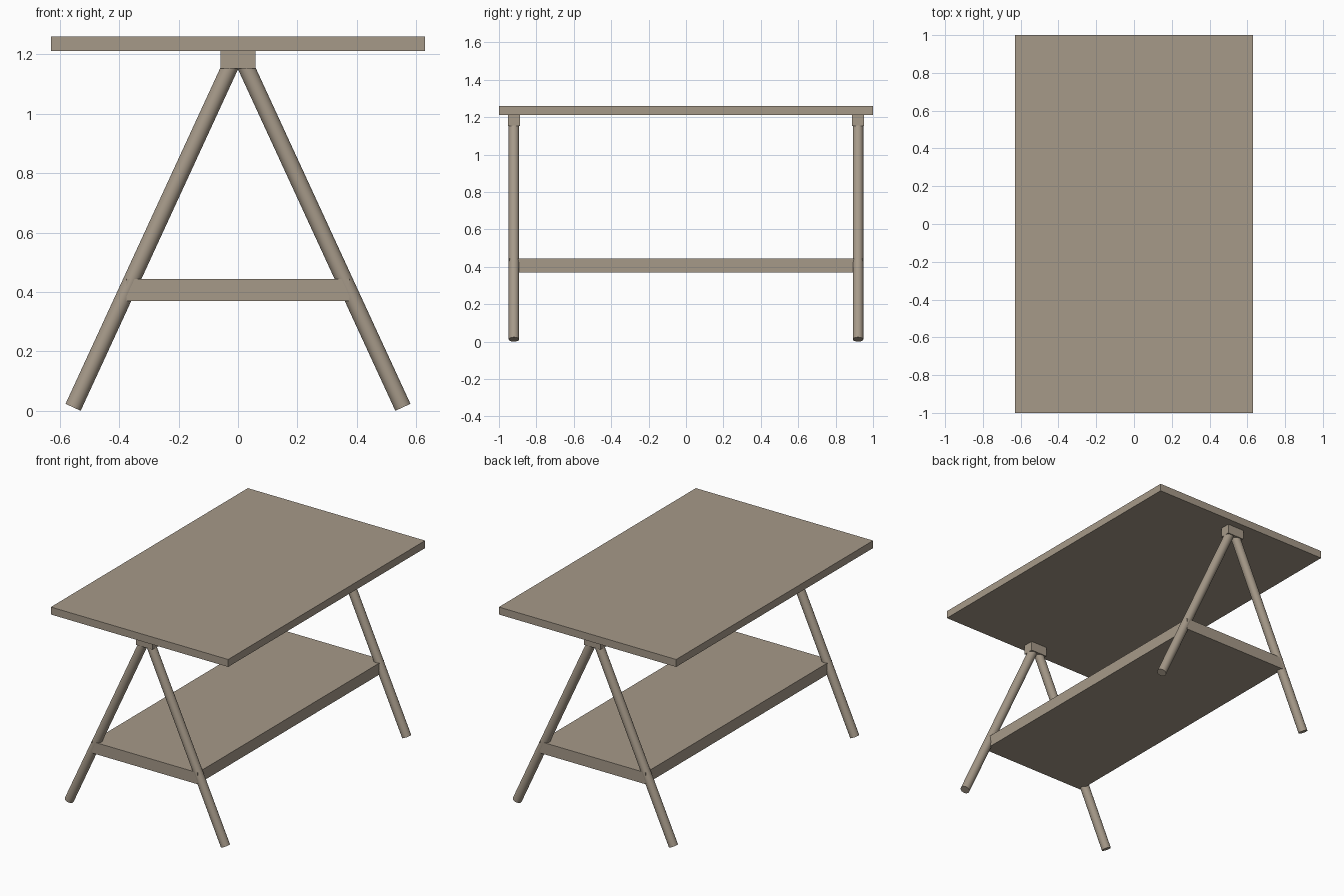
import bpy
from math import radians
from mathutils import Vector

if "Cube" in bpy.data.objects:
    bpy.data.objects.remove(bpy.data.objects["Cube"])

WOOD = bpy.data.materials.new("wood")
WOOD.diffuse_color = (0.38, 0.32, 0.25, 1)
WOOD.use_nodes = True
WOOD.node_tree.nodes["Principled BSDF"].inputs["Base Color"].default_value = WOOD.diffuse_color


def finish(obj, name):
    obj.name = name
    obj.data.materials.append(WOOD)
    return obj


def box(name, center, size):
    bpy.ops.mesh.primitive_cube_add(size=1, location=center)
    obj = bpy.context.object
    obj.scale = size
    bpy.ops.object.transform_apply(location=False, rotation=False, scale=True)
    return finish(obj, name)


def rod(name, a, b, radius):
    a, b = Vector(a), Vector(b)
    axis = b - a
    bpy.ops.mesh.primitive_cylinder_add(vertices=32, radius=radius,
                                        depth=axis.length, location=(a + b) / 2)
    obj = bpy.context.object
    obj.rotation_euler = axis.to_track_quat('Z', 'Y').to_euler()
    bpy.ops.object.shade_smooth_by_angle(angle=radians(30))
    return finish(obj, name)


# Table top and lower shelf
box("table_top", (0, 0, 1.236), (1.26, 2.0, 0.048))
box("lower_shelf", (0, 0, 0.407), (0.752, 1.894, 0.074))

# A-frame at each end: mounting block and two splayed round legs
for end, y in (("front", -0.92), ("back", 0.92)):
    box(end + "_mounting_block", (0, y, 1.182), (0.118, 0.066, 0.06))
    for side, s in (("left", -1), ("right", 1)):
        rod(f"{end}_{side}_leg", (s * 0.555, y, 0.012),
            (s * 0.021, y, 1.171), 0.028)
